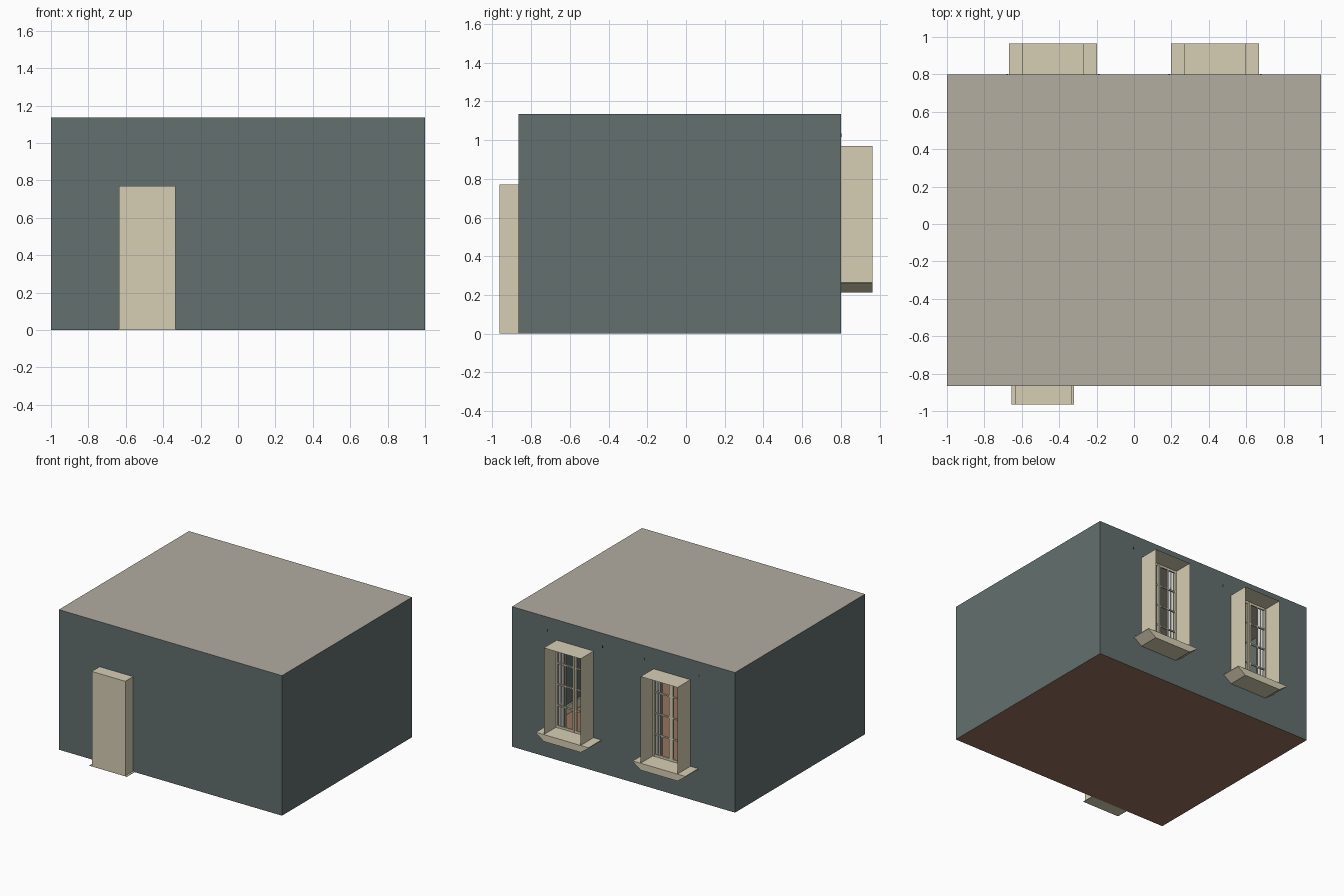
import bpy, bmesh, math

if "Cube" in bpy.data.objects:
    bpy.data.objects.remove(bpy.data.objects["Cube"])


def lin(c):
    return c / 12.92 if c <= 0.04045 else ((c + 0.055) / 1.055) ** 2.4


def material(name, hexcode):
    m = bpy.data.materials.new(name)
    rgb = [lin(int(hexcode[i:i + 2], 16) / 255) for i in (0, 2, 4)]
    m.diffuse_color = (*rgb, 1)
    m.use_nodes = True
    m.node_tree.nodes["Principled BSDF"].inputs["Base Color"].default_value = m.diffuse_color
    return m


TEAL = material("teal wall paint", "63706e")
CREAM = material("cream woodwork", "d6ceb4")
CEILING = material("warm grey ceiling", "b3ada1")
FLOOR = material("brown floor", "98735d")
CLOTH = material("pale grey curtain", "c9c9c6")
METAL = material("dark rod metal", "3a3835")

X0, X1, Y0, Y1, H = -1.0, 1.0, -0.865, 0.80, 1.135


def finish(name, bm, mat):
    me = bpy.data.meshes.new(name)
    bm.to_mesh(me)
    bm.free()
    me.materials.append(mat)
    ob = bpy.data.objects.new(name, me)
    bpy.context.collection.objects.link(ob)
    return ob


def quads(name, faces, mat):
    """Sheet object from a few corner lists."""
    bm = bmesh.new()
    for f in faces:
        bm.faces.new([bm.verts.new(p) for p in f])
    bmesh.ops.remove_doubles(bm, verts=bm.verts, dist=1e-5)
    return finish(name, bm, mat)


def add_box(bm, x0, x1, y0, y1, z0, z1):
    vs = bmesh.ops.create_cube(bm, size=1)["verts"]
    for v in vs:
        v.co.x = x0 if v.co.x < 0 else x1
        v.co.y = y0 if v.co.y < 0 else y1
        v.co.z = z0 if v.co.z < 0 else z1


def boxes(name, specs, mat):
    bm = bmesh.new()
    for s in specs:
        add_box(bm, *s)
    return finish(name, bm, mat)


def wall_y(name, y, holes, flip):
    """Wall in the xz plane, gridded around rectangular openings."""
    xs = sorted({X0, X1, *[h[0] for h in holes], *[h[1] for h in holes]})
    zs = sorted({0, H, *[h[2] for h in holes], *[h[3] for h in holes]})
    faces = []
    for a, b in zip(xs, xs[1:]):
        for c, d in zip(zs, zs[1:]):
            mx, mz = (a + b) / 2, (c + d) / 2
            if any(h[0] < mx < h[1] and h[2] < mz < h[3] for h in holes):
                continue
            f = [(a, y, c), (b, y, c), (b, y, d), (a, y, d)]
            faces.append(f[::-1] if flip else f)
    quads(name, faces, TEAL)


# Room shell
DX0, DX1, DZ, DY = -0.635, -0.335, 0.77, -0.965
WZ0, WZ1, WY, HALF = 0.268, 0.97, 0.965, 0.165
centres = (-0.434, 0.434)
wall_y("front_wall", Y0, [(DX0, DX1, 0, DZ)], False)
wall_y("back_wall", Y1, [(c - HALF, c + HALF, WZ0, WZ1) for c in centres], True)
quads("left_wall", [[(X0, Y1, 0), (X0, Y0, 0), (X0, Y0, H), (X0, Y1, H)]], TEAL)
quads("right_wall", [[(X1, Y0, 0), (X1, Y1, 0), (X1, Y1, H), (X1, Y0, H)]], TEAL)
quads("floor", [[(X0, Y0, 0), (X0, Y1, 0), (X1, Y1, 0), (X1, Y0, 0)]], FLOOR)
quads("ceiling", [[(X0, Y0, H), (X1, Y0, H), (X1, Y1, H), (X0, Y1, H)]], CEILING)

# Door recess with closed outer face, and its wider threshold
quads("door_recess", [
    [(DX0, DY, 0), (DX1, DY, 0), (DX1, DY, DZ), (DX0, DY, DZ)],
    [(DX0, Y0, 0), (DX0, DY, 0), (DX0, DY, DZ), (DX0, Y0, DZ)],
    [(DX1, DY, 0), (DX1, Y0, 0), (DX1, Y0, DZ), (DX1, DY, DZ)],
    [(DX0, DY, DZ), (DX1, DY, DZ), (DX1, Y0, DZ), (DX0, Y0, DZ)]], CREAM)
boxes("door_threshold", [(-0.655, -0.32, DY, Y0, 0, 0.004)], CREAM)

for c, side in zip(centres, ("left", "right")):
    a, b = c - HALF, c + HALF
    # Window tunnel, open to the outside
    quads(side + "_window_reveal", [
        [(a, WY, WZ0), (a, Y1, WZ0), (a, Y1, WZ1), (a, WY, WZ1)],
        [(b, Y1, WZ0), (b, WY, WZ0), (b, WY, WZ1), (b, Y1, WZ1)],
        [(a, Y1, WZ1), (b, Y1, WZ1), (b, WY, WZ1), (a, WY, WZ1)]], CREAM)
    # Sill, wide on top and tapering downwards
    prof = [(c - 0.235, 0.268), (c - 0.235, 0.262), (a, 0.212),
            (b, 0.212), (c + 0.235, 0.262), (c + 0.235, 0.268)]
    bm = bmesh.new()
    near = bm.faces.new([bm.verts.new((x, Y1, z)) for x, z in prof])
    ext = bmesh.ops.extrude_face_region(bm, geom=[near], use_keep_orig=True)
    for v in ext["geom"]:
        if isinstance(v, bmesh.types.BMVert):
            v.co.y = WY
    bmesh.ops.recalc_face_normals(bm, faces=bm.faces)
    finish(side + "_window_sill", bm, CREAM)

    # Paired casements with glazing bars
    bars = []
    for s0, s1 in ((a, c - 0.002), (c + 0.002, b)):
        w = 0.014
        bars += [(s0, s0 + w, 0.795, 0.812, WZ0, WZ1),
                 (s1 - w, s1, 0.795, 0.812, WZ0, WZ1)]
        m = (s0 + s1) / 2
        bars.append((m - 0.004, m + 0.004, 0.799, 0.809, WZ0, WZ1))
        for i in range(5):
            z = WZ0 + 0.009 + i * (WZ1 - WZ0 - 0.018) / 4
            t = 0.009 if i in (0, 4) else 0.005
            bars.append((s0 + w, s1 - w, 0.798, 0.810, z - t, z + t))
    boxes(side + "_window_casements", bars, CREAM)

    # Curtain rod, with brackets that pass just through the wall
    bm = bmesh.new()
    ret = bmesh.ops.create_cone(bm, cap_ends=True, segments=10, radius1=0.008,
                                radius2=0.008, depth=0.54)
    for v in ret["verts"]:
        v.co = (c + v.co.z, 0.755 + v.co.x, 1.025 + v.co.y)
    for s in (-1, 1):
        x = c + s * 0.245
        add_box(bm, x - 0.004, x + 0.004, 0.755, 0.803, 1.016, 1.034)
    finish(side + "_curtain_rod", bm, METAL)

    # Pleated curtains hanging at both edges
    for s, tag in ((-1, "a"), (1, "b")):
        n = 32
        pts = [(c + s * (0.115 + 0.125 * i / n),
                0.755 + 0.014 * math.sin(i / n * 5 * math.tau))
               for i in range(n + 1)]
        ob = quads(side + "_curtain_" + tag, [
            [(*p, 0.06), (*q, 0.06), (*q, 1.02), (*p, 1.02)]
            for p, q in zip(pts, pts[1:])], CLOTH)
        for f in ob.data.polygons:
            f.use_smooth = True

# Skirting boards round the room, broken at the door
t, h = 0.012, 0.07
boxes("skirting_boards", [
    (X0 + 0.001, X0 + t, Y0 + t, Y1 - t, 0.001, h),
    (X1 - t, X1 - 0.001, Y0 + t, Y1 - t, 0.001, h),
    (X0 + t, X1 - t, Y1 - t, Y1 - 0.001, 0.001, h),
    (X0 + t, DX0 - 0.04, Y0 + 0.001, Y0 + t, 0.001, h),
    (DX1 + 0.04, X1 - t, Y0 + 0.001, Y0 + t, 0.001, h)], CREAM)

# Casing round the doorway inside the room
boxes("door_casing", [
    (DX0 - 0.04, DX0, Y0 + 0.001, Y0 + 0.016, 0.001, DZ + 0.04),
    (DX1, DX1 + 0.04, Y0 + 0.001, Y0 + 0.016, 0.001, DZ + 0.04),
    (DX0, DX1, Y0 + 0.001, Y0 + 0.016, DZ, DZ + 0.04)], CREAM)
